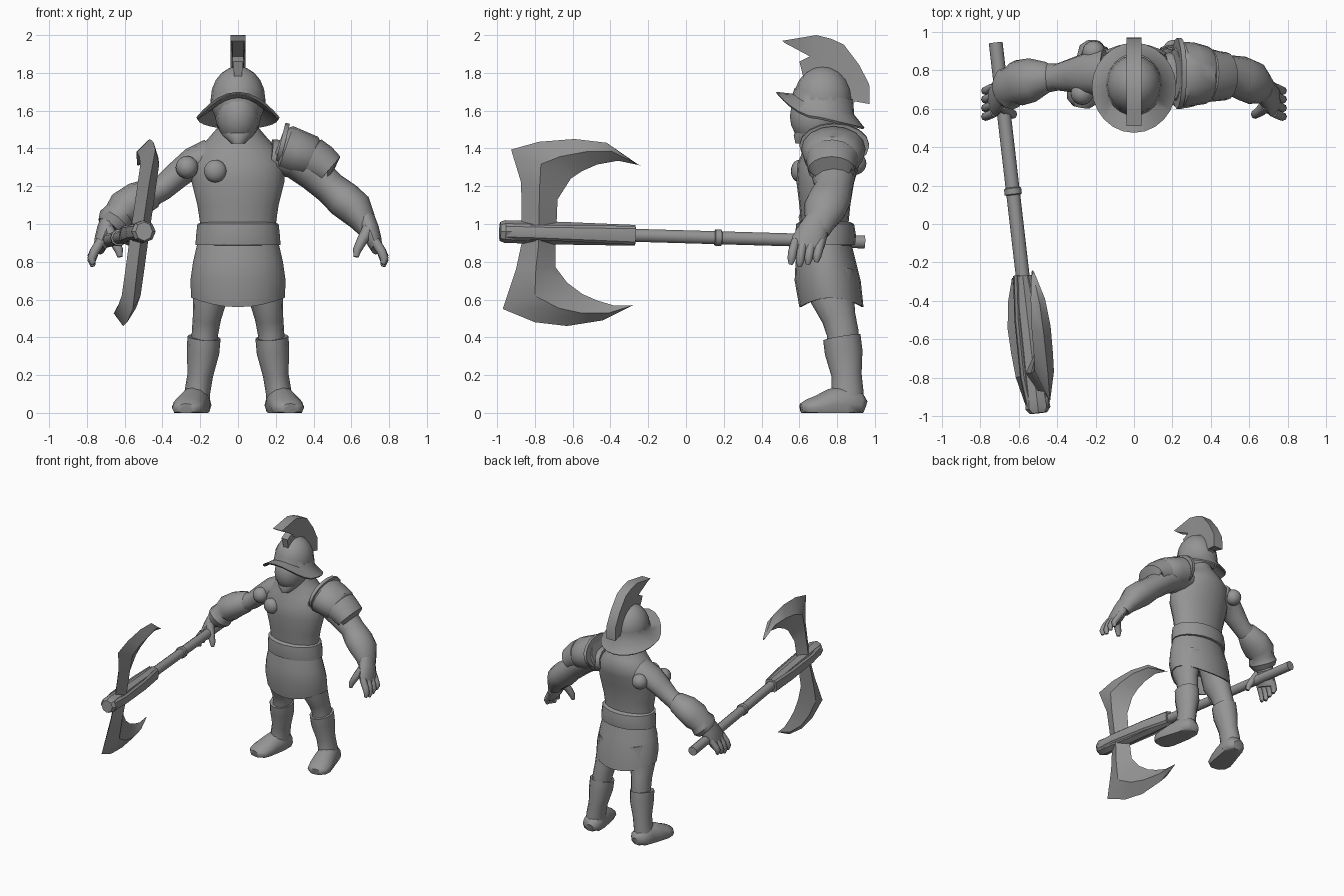
import bpy, bmesh, math
from mathutils import Vector as V

grey = bpy.data.materials.new("plain grey")
grey.diffuse_color = (0.3, 0.3, 0.3, 1)


def finish(name, bm, angle=50):
    bmesh.ops.recalc_face_normals(bm, faces=bm.faces)
    me = bpy.data.meshes.new(name)
    bm.to_mesh(me)
    bm.free()
    ob = bpy.data.objects.new(name, me)
    bpy.context.collection.objects.link(ob)
    me.materials.append(grey)
    bpy.ops.object.select_all(action='DESELECT')
    ob.select_set(True)
    bpy.context.view_layer.objects.active = ob
    bpy.ops.object.shade_smooth_by_angle(angle=math.radians(angle))
    return ob


def skin(name, rings, angle=50, cap=True):
    """Join equal-length rings of points into one surface."""
    bm = bmesh.new()
    vs = [[bm.verts.new(p) for p in r] for r in rings]
    n = len(rings[0])
    for a, b in zip(vs, vs[1:]):
        for i in range(n):
            bm.faces.new((a[i], a[(i + 1) % n], b[(i + 1) % n], b[i]))
    if cap:
        bm.faces.new(vs[0])
        bm.faces.new(vs[-1])
    return finish(name, bm, angle)


def tube(name, pts, ref=(0, 1, 0), n=12, floor=False, angle=50):
    """Elliptic loft; each point is x, y, z, radius across, radius along ref."""
    c = [V(p[:3]) for p in pts]
    rings = []
    for i, p in enumerate(pts):
        t = (c[min(i + 1, len(c) - 1)] - c[max(i - 1, 0)]).normalized()
        v = (V(ref) - t * t.dot(V(ref))).normalized()
        u = v.cross(t)
        ring = []
        for k in range(n):
            a = 2 * math.pi * k / n
            q = c[i] + u * p[3] * math.cos(a) + v * p[4] * math.sin(a)
            if floor:
                q.z = max(q.z, 0)
            ring.append(q)
        rings.append(ring)
    return skin(name, rings, angle)


def stack(name, rows, n=20, dip=None, cap=True, angle=50):
    """Upright loft; rows are z, half width, front y, back y."""
    rings = []
    for j, (z, rx, y0, y1) in enumerate(rows):
        ring = []
        for k in range(n):
            a = 2 * math.pi * k / n
            dz = dip[j] * math.sin(a) ** 2 if dip else 0
            ring.append((rx * math.cos(a),
                         (y0 + y1) / 2 + (y1 - y0) / 2 * math.sin(a), z - dz))
        rings.append(ring)
    return skin(name, rings, angle, cap)


def ball(name, c, r):
    bm = bmesh.new()
    bmesh.ops.create_uvsphere(bm, u_segments=16, v_segments=10, radius=1)
    for v in bm.verts:
        v.co = V((v.co.x * r[0] + c[0], v.co.y * r[1] + c[1], v.co.z * r[2] + c[2]))
    return finish(name, bm)


# Torso, neck, belt and skirt
stack("torso", [(.9, .2, .62, .86), (1.0, .2, .61, .86), (1.1, .215, .6, .87),
                (1.22, .245, .585, .89), (1.32, .245, .59, .92), (1.39, .215, .62, .93),
                (1.45, .16, .63, .91), (1.52, .1, .64, .86), (1.58, .08, .66, .84)])
stack("belt", [(.885, .2, .6, .87), (.89, .225, .585, .895), (.94, .222, .578, .9),
               (1.0, .215, .583, .89), (1.01, .19, .6, .87)], angle=40)
stack("skirt", [(.92, .21, .6, .87), (.8, .238, .58, .9), (.7, .252, .575, .925),
                (.61, .248, .6, .94), (.61, .238, .61, .93), (.72, .23, .62, .9)],
      dip=[0, 0, 0, .05, .05, 0])
ball("chest_stud", (-.12, .6, 1.28), (.06, .045, .06))
ball("back_stud", (-.21, .895, 1.32), (.06, .06, .06))
ball("armpit_stud", (-.27, .68, 1.3), (.06, .06, .06))

# Legs, boots, hands: both sides
for s, side in ((1, "left"), (-1, "right")):
    tube(side + "_thigh", [(s * .12, .77, .75, .1, .12), (s * .15, .775, .6, .09, .115),
                           (s * .165, .81, .5, .075, .09), (s * .175, .83, .42, .07, .085),
                           (s * .18, .83, .34, .07, .08)])
    tube(side + "_boot", [(s * .18, .825, .38, .07, .08), (s * .18, .825, .4, .088, .1),
                          (s * .185, .835, .32, .086, .1), (s * .2, .85, .2, .068, .08),
                          (s * .215, .855, .11, .068, .085), (s * .22, .85, .03, .07, .09)])
    tube(side + "_foot", [(s * .21, .948, .03, .04, .035), (s * .212, .92, .04, .072, .07),
                          (s * .225, .84, .05, .078, .1), (s * .245, .76, .04, .085, .085),
                          (s * .262, .69, .03, .09, .06), (s * .27, .64, .025, .08, .045),
                          (s * .275, .61, .02, .045, .03)], ref=(0, 0, 1), floor=True)
    tube(side + "_palm", [(s * .675, .7, 1.03, .05, .065), (s * .7, .675, .97, .048, .08),
                          (s * .72, .65, .91, .042, .09), (s * .735, .635, .865, .03, .085)])
    for i in range(4):
        y = .565 + .045 * i
        z = .775 + .012 * abs(i - 1)
        tube(f"{side}_finger_{i + 1}", [(s * .725, y + .015, .91, .026, .024),
                                        (s * .76, y, .855, .025, .024),
                                        (s * .775, y - .006, z + .03, .022, .022),
                                        (s * .768, y - .01, z, .012, .012)], n=8)
    tube(side + "_thumb", [(s * .69, .62, .97, .035, .035), (s * .655, .585, .91, .028, .028),
                           (s * .63, .57, .86, .023, .023), (s * .625, .565, .825, .013, .013)], n=8)

# Left arm
tube("left_arm", [(.17, .77, 1.36, .09, .12), (.3, .78, 1.34, .1, .13),
                  (.4, .78, 1.27, .095, .12), (.49, .78, 1.19, .088, .1),
                  (.56, .76, 1.13, .098, .115), (.62, .735, 1.08, .095, .115),
                  (.665, .71, 1.01, .068, .085), (.69, .69, .96, .05, .07)])

# Left shoulder guard: two plates and a raised collar
tube("shoulder_plate", [(.21, .78, 1.41, .1, .13), (.25, .78, 1.395, .13, .17),
                        (.31, .78, 1.375, .125, .165), (.38, .775, 1.35, .12, .15),
                        (.41, .775, 1.335, .085, .12)], n=16, angle=40)
tube("shoulder_lower_plate", [(.36, .775, 1.36, .09, .12), (.385, .775, 1.345, .117, .14),
                              (.44, .77, 1.315, .108, .13), (.48, .77, 1.285, .095, .125),
                              (.475, .77, 1.285, .07, .1)], n=16, angle=40)
tube("shoulder_collar", [(.222, .785, 1.42, .12, .185), (.246, .785, 1.414, .12, .185)], n=16)

# Right arm with flared bracer
tube("right_arm", [(-.15, .79, 1.35, .1, .12), (-.24, .785, 1.325, .08, .11),
                   (-.32, .775, 1.26, .072, .09), (-.4, .765, 1.19, .066, .07),
                   (-.48, .76, 1.15, .07, .08), (-.62, .72, 1.07, .07, .08),
                   (-.69, .69, .96, .05, .07)])
tube("right_bracer", [(-.42, .765, 1.17, .055, .055), (-.45, .765, 1.165, .08, .08),
                      (-.53, .75, 1.13, .095, .115), (-.6, .735, 1.08, .1, .12),
                      (-.63, .72, 1.045, .085, .1), (-.655, .705, 1.01, .095, .115),
                      (-.68, .695, .98, .075, .09)], angle=40)

# Head, chin guard and helmet dome
ball("head", (0, .685, 1.57), (.115, .135, .15))
stack("chin_guard", [(1.425, .035, .58, .68), (1.47, .085, .57, .8), (1.53, .115, .6, .83),
                     (1.6, .125, .62, .85), (1.66, .12, .64, .85)], dip=None)
ball("helmet_dome", (0, .725, 1.66), (.145, .155, .175))


def brim_ring(rx, y0, y1, zf, zs, zb, n=24):
    ring = []
    for k in range(n):
        a = 2 * math.pi * k / n
        s = math.sin(a)
        z = zs + (zb - zs) * s if s > 0 else zs + (zf - zs) * s * s
        ring.append((rx * math.cos(a), (y0 + y1) / 2 + (y1 - y0) / 2 * s, z))
    return ring


# Brim sweeps up to a peak in front and down at the neck
skin("helmet_brim", [brim_ring(.14, .575, .885, 1.72, 1.68, 1.66),
                     brim_ring(.15, .565, .89, 1.69, 1.62, 1.58),
                     brim_ring(.22, .475, .945, 1.70, 1.565, 1.51),
                     brim_ring(.212, .485, .937, 1.685, 1.553, 1.502),
                     brim_ring(.135, .585, .875, 1.665, 1.605, 1.57)], cap=False)


def blade(name, pairs, half, place, angle=35, flat=False):
    """Strip between edge pairs: diamond section, or box section when flat."""
    rings = []
    for y0, z0, y1, z1 in pairs:
        ym, zm = (y0 + y1) / 2, (z0 + z1) / 2
        if flat:
            sec = [(-half, y0, z0), (half, y0, z0), (half * .7, y1, z1), (-half * .7, y1, z1)]
        else:
            h = half * min(1, math.hypot(y1 - y0, z1 - z0) / .15)
            sec = [(0, y0, z0), (h, ym, zm), (0, y1, z1), (-h, ym, zm)]
        rings.append([place(*p) for p in sec])
    return skin(name, rings, angle)


# Crest with narrow root
blade("crest", [(.51, 1.97, .52, 1.96), (.6, 1.985, .66, 1.885), (.69, 2.0, .69, 1.85),
                (.77, 1.98, .75, 1.82), (.835, 1.95, .79, 1.79), (.915, 1.845, .85, 1.74),
                (.97, 1.74, .88, 1.68), (.972, 1.635, .89, 1.65)], .04,
      lambda x, y, z: (x, y, z), flat=True)
blade("crest_root", [(.6, 1.86, .62, 1.78), (.68, 1.9, .68, 1.78), (.78, 1.85, .75, 1.75),
                     (.87, 1.75, .82, 1.7), (.9, 1.65, .85, 1.62)], .028,
      lambda x, y, z: (x, y, z), flat=True)


# Axe shaft line
def shaft(y, r, rz=None):
    t = (.94 - y) / 1.9
    return (-.72 + .22 * t, y, .905 + .055 * t, r, rz or r)


UP = (0, 0, 1)
tube("axe_shaft", [shaft(.945, .036), shaft(-.95, .036)], ref=UP, n=10)
tube("axe_shaft_ring", [shaft(.19, .036), shaft(.185, .045), shaft(.155, .045), shaft(.15, .036)],
     ref=UP, n=10)
tube("axe_socket", [shaft(-.27, .05, .055), shaft(-.65, .056, .06), shaft(-.9, .06, .06),
                    shaft(-.96, .065, .06), shaft(-.985, .045, .05)], ref=UP, n=8, angle=30)

# Long rails clamping the axe head, on both faces
for s, nm in ((1, "inner"), (-1, "outer")):
    rail = []
    for y, off, h in ((-.27, .03, .05), (-.5, .05, .045), (-.8, .055, .04), (-.95, .04, .04)):
        p = shaft(y, .02, h)
        rail.append((p[0] + s * off, y, p[2], .02, h))
    tube(f"axe_{nm}_rail", rail, ref=UP, n=8, angle=30)

# Double crescent axe head, leaning sideways
blade("axe_head", [(-.26, 1.315, -.24, 1.31), (-.42, 1.43, -.36, 1.335), (-.59, 1.45, -.47, 1.315),
                   (-.78, 1.435, -.55, 1.28), (-.926, 1.394, -.61, 1.24), (-.873, 1.22, -.68, 1.13),
                   (-.87, 1.02, -.685, 1.01), (-.87, .9, -.69, .885), (-.9, .76, -.69, .77),
                   (-.97, .55, -.63, .69), (-.8, .48, -.55, .63), (-.63, .46, -.47, .595),
                   (-.44, .49, -.38, .568), (-.29, .565, -.28, .57)], .05,
      lambda x, y, z: (x - .5 - .115 * (y + .95) + .147 * (z - .95), y, z))
